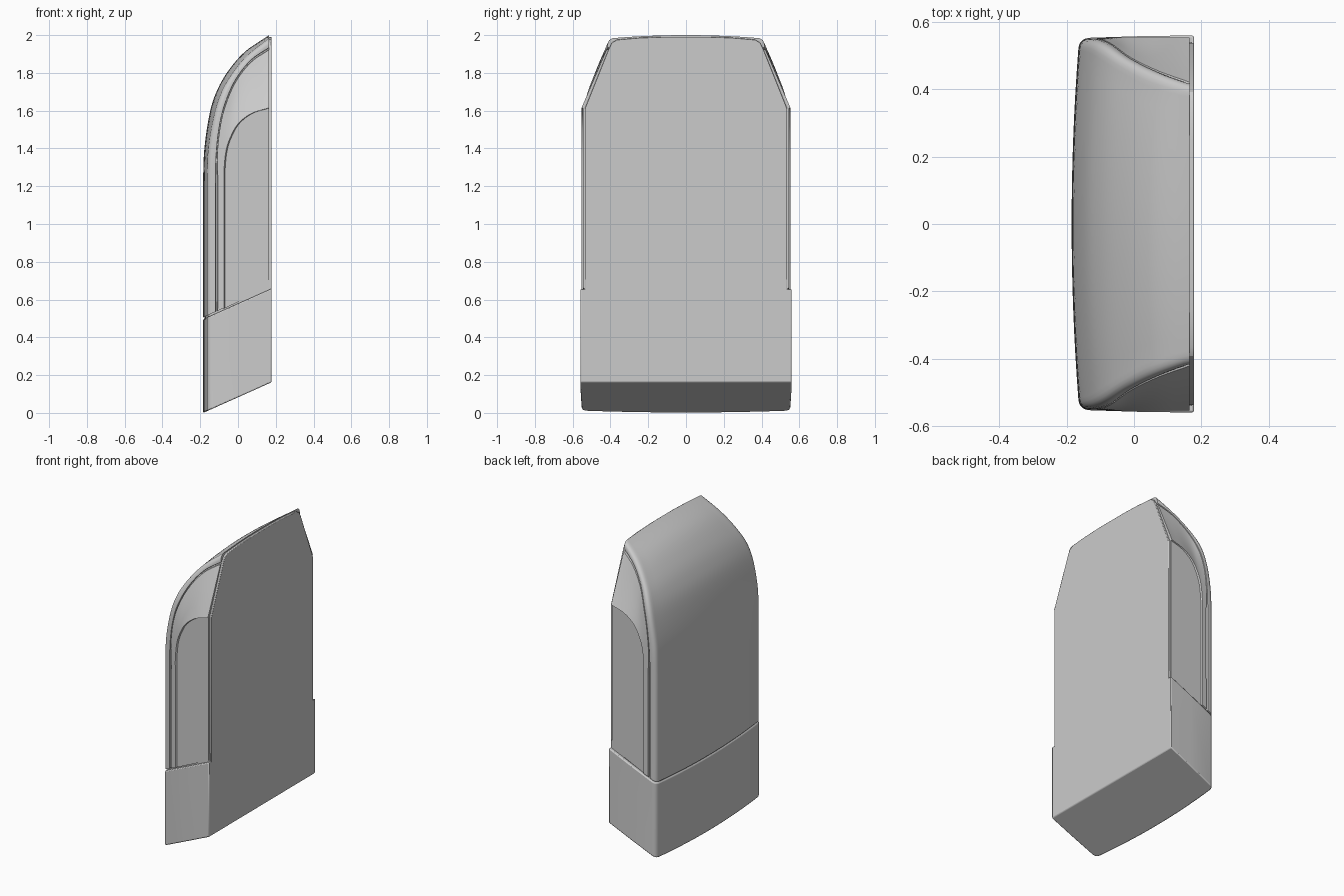
import bpy, bmesh
from mathutils import Vector as V

if "Cube" in bpy.data.objects:
    bpy.data.objects.remove(bpy.data.objects["Cube"])

SLOPE = 0.447          # slant of the base and of the joint line
BACK = 0.165           # plane where the shell meets the back plate


def slant(x, z0):
    return z0 + SLOPE * (x + 0.18)


def finish(name, bm, bevel=0.0):
    bmesh.ops.remove_doubles(bm, verts=bm.verts, dist=1e-4)
    bmesh.ops.recalc_face_normals(bm, faces=bm.faces)
    me = bpy.data.meshes.new(name)
    bm.to_mesh(me)
    bm.free()
    ob = bpy.data.objects.new(name, me)
    bpy.context.collection.objects.link(ob)
    bpy.ops.object.select_all(action='DESELECT')
    ob.select_set(True)
    bpy.context.view_layer.objects.active = ob
    if bevel:
        mod = ob.modifiers.new("soft_edges", 'BEVEL')
        mod.width, mod.segments = bevel, 2
        mod.limit_method, mod.angle_limit = 'ANGLE', 0.8
    bpy.ops.object.shade_smooth_by_angle(angle=0.5)
    return ob


def prism(name, low, high, bevel=0.0):
    bm = bmesh.new()
    a = [bm.verts.new(p) for p in low]
    b = [bm.verts.new(p) for p in high]
    n = len(a)
    bm.faces.new(a)
    bm.faces.new(b[::-1])
    for i in range(n):
        bm.faces.new((a[i], a[(i + 1) % n], b[(i + 1) % n], b[i]))
    return finish(name, bm, bevel)


def bezier(a, k, b, t):
    return a * (1 - t) ** 2 + k * 2 * t * (1 - t) + b * t * t


# Footprint shared by the base and the recessed joint
half = [V((-0.185 + 0.02 * (i / 8) ** 2, 0.52 * i / 8)) for i in range(8)]
half += [bezier(V((-0.165, 0.52)), V((-0.162, 0.549)), V((-0.135, 0.552)), i / 5)
         for i in range(6)]
half += [V((0.02, 0.557)), V((0.178, 0.559))]
foot = half + [V((p.x, -p.y)) for p in half[:0:-1]]


def slanted_block(name, z0, z1, scale, bevel=0.0):
    pts = [p * scale for p in foot]
    return prism(name, [(p.x, p.y, slant(p.x, z0)) for p in pts],
                 [(p.x, p.y, slant(p.x, z1)) for p in pts], bevel)


slanted_block("base", 0.002, 0.498, 1.0, 0.006)
slanted_block("recessed_joint", 0.45, 0.55, 0.965)

# Guide curves of the shell: centre, front corner, side groove, side panel edge
centre = [(-.185, 0, 1.2), (-.178, 0, 1.4), (-.147, 0, 1.6), (-.105, 0, 1.72),
          (-.045, 0, 1.82), (.04, 0, 1.915), (.165, 0, 2.0)]
corner = [(-.165, .515, 1.2), (-.158, .515, 1.4), (-.127, .505, 1.58), (-.088, .48, 1.70),
          (-.03, .445, 1.80), (.05, .405, 1.895), (.165, .375, 1.985)]
groove = [(-.12, .55, 1.2), (-.115, .55, 1.38), (-.097, .546, 1.53), (-.065, .53, 1.65),
          (-.01, .49, 1.77), (.07, .45, 1.87), (.165, .415, 1.935)]
panel = [(x, .553, z) for x, z in ((-.075, 1.2), (-.074, 1.29), (-.063, 1.39), (-.04, 1.46),
                                   (0, 1.53), (.07, 1.585), (.165, 1.615))]


def sample(keys, straight=6, steps=6):
    k = [V(p) for p in keys]
    foot_pt = V((k[0].x, k[0].y, slant(k[0].x, 0.508)))
    out = [foot_pt.lerp(k[0], i / straight) for i in range(straight)]
    k = [k[0] - V((0, 0, 0.2))] + k + [2 * k[-1] - k[-2]]
    for i in range(1, len(k) - 2):
        a, b, c, d = k[i - 1:i + 3]
        for j in range(steps):
            t = j / steps
            out.append(0.5 * (2 * b + (c - a) * t + (2 * a - 5 * b + 4 * c - d) * t * t
                              + (3 * b - a - 3 * c + d) * t ** 3))
    return out + [k[-2]]


# Shell: loft across the guide curves, mirrored over y
rows = []
curves = list(zip(*[sample(c) for c in (centre, corner, groove, panel)]))
for r, (d, c, b, a) in enumerate(curves):
    t = r / (len(curves) - 1)
    row = []
    for i in range(9):
        f = i / 8
        p = c.lerp(d, 1 - f * f)
        p.y = c.y * f
        row.append(p)
    k = V((c.x, b.y + 0.004, c.z))
    row += [bezier(c, k, b, i / 6) for i in range(1, 7)]
    u = (a - b).normalized()
    dip = V((0, -0.012, 0))
    b2 = b + u * 0.014
    row += [b + u * 0.003 + dip, b + u * 0.011 + dip]
    row += [b2.lerp(a, i / 5) for i in range(6)]
    inner = a + V((min(0.006, BACK - a.x), -0.008, 0))
    row.append(inner)
    row.append(V((BACK, inner.y, a.z + (BACK - a.x) * SLOPE * (1 - t))))
    rows.append([V((p.x, -p.y, p.z)) for p in row[:0:-1]] + row)

bm = bmesh.new()
grid = [[bm.verts.new(p) for p in row] for row in rows]
for lo, hi in zip(grid, grid[1:]):
    for j in range(len(lo) - 1):
        bm.faces.new((lo[j], lo[j + 1], hi[j + 1], hi[j]))
bm.faces.new(grid[0])
bm.faces.new([g[0] for g in grid] + grid[-1][1:-1] + [g[-1] for g in grid[::-1]])
finish("shell", bm)

# Flat back plate with clipped, slightly crowned top
side = [(.536, .645), (.536, 1.61), (.408, 1.93), (.392, 1.96), (.365, 1.976),
        (.25, 1.986), (.12, 1.991)]
outline = side + [(-y, z) for y, z in side[::-1]]
prism("back_plate", [(BACK - 0.003, y, z) for y, z in outline],
      [(0.178, y, z) for y, z in outline], 0.003)
